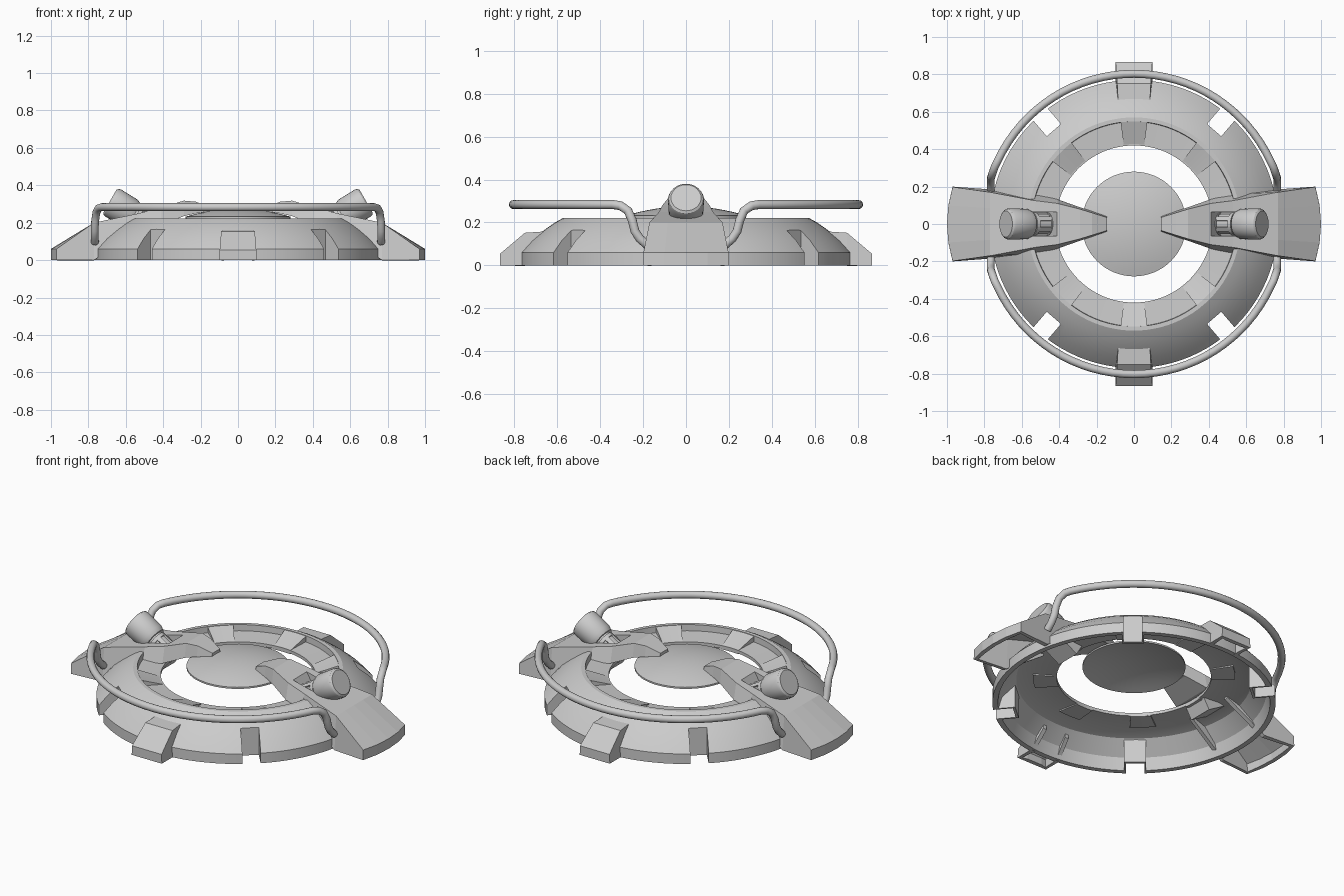
import bpy, bmesh, math
from mathutils import Matrix, Vector

cube = bpy.data.objects.get("Cube")
if cube:
    bpy.data.objects.remove(cube, do_unlink=True)

grey = bpy.data.materials.new("light_grey")
grey.use_nodes = True
grey.diffuse_color = (0.6, 0.6, 0.6, 1)
grey.node_tree.nodes["Principled BSDF"].inputs["Base Color"].default_value = (0.6, 0.6, 0.6, 1)


def activate(ob):
    for o in bpy.context.selected_objects:
        o.select_set(False)
    ob.select_set(True)
    bpy.context.view_layer.objects.active = ob


def smooth_by(ob, angle):
    activate(ob)
    bpy.ops.object.shade_smooth_by_angle(angle=math.radians(angle))


def finish(bm, name, matrix=None, smooth=None):
    bmesh.ops.remove_doubles(bm, verts=bm.verts, dist=0.0005)
    bmesh.ops.recalc_face_normals(bm, faces=bm.faces)
    if matrix:
        bm.transform(matrix)
    me = bpy.data.meshes.new(name)
    bm.to_mesh(me)
    bm.free()
    me.materials.append(grey)
    ob = bpy.data.objects.new(name, me)
    bpy.context.collection.objects.link(ob)
    if smooth:
        smooth_by(ob, smooth)
    return ob


def cut(targets, cutter):
    """Subtract the cutter from every target, then remove it."""
    cutter.hide_render = True
    for ob in targets:
        mod = ob.modifiers.new("cut", 'BOOLEAN')
        mod.operation = 'DIFFERENCE'
        mod.solver = 'EXACT'
        mod.object = cutter
        activate(ob)
        bpy.ops.object.modifier_apply(modifier=mod.name)
    bpy.data.objects.remove(cutter, do_unlink=True)


def loft(sections, closed=True, caps=False):
    """Bridge equal-length rows of points."""
    bm = bmesh.new()
    rows = [[bm.verts.new(p) for p in s] for s in sections]
    n = len(rows[0])
    for a, b in zip(rows, rows[1:]):
        for i in range(n if closed else n - 1):
            j = (i + 1) % n
            bm.faces.new((a[i], a[j], b[j], b[i]))
    if caps:
        bm.faces.new(rows[0])
        bm.faces.new(rows[-1])
    return bm


def revolve(profile, a0=0, a1=math.tau, steps=96):
    """Sweep a closed r, z outline around the vertical axis."""
    rows = []
    for k in range(steps + 1):
        a = a0 + (a1 - a0) * k / steps
        rows.append([(r * math.cos(a), r * math.sin(a), z) for r, z in profile])
    return loft(rows, caps=a1 - a0 < 6)


def hood(name, stations, angle, bow=0):
    """Hollow sloping cover; stations are x, half width low, z low, half width top, z top."""
    rows = []
    for k, (x, wb, zb, wt, zt) in enumerate(stations):
        b = bow if k < 2 else 0
        top = [(x - b * t * t, wt * t, zt) for t in (-1, -0.5, 0, 0.5, 1)]
        rows.append([(x - b, -wb, zb)] + top + [(x - b, wb, zb)])
    ob = finish(loft(rows, closed=False), name, Matrix.Rotation(angle, 4, 'Z'))
    mod = ob.modifiers.new("thickness", 'SOLIDIFY')
    mod.thickness = 0.025
    mod.offset = -1
    activate(ob)
    bpy.ops.object.modifier_apply(modifier=mod.name)
    return ob


def box(name, size, matrix):
    bm = bmesh.new()
    bmesh.ops.create_cube(bm, size=1, matrix=Matrix.Diagonal((*size, 1)))
    return finish(bm, name, matrix)


# Domed main ring with a flat recessed ledge around the opening
ring = finish(revolve([(0.77, 0), (0.77, 0.06), (0.72, 0.115), (0.66, 0.165), (0.61, 0.2),
                       (0.57, 0.222), (0.548, 0.222), (0.546, 0.186), (0.42, 0.178),
                       (0.42, 0.16), (0.55, 0.168), (0.64, 0.145), (0.72, 0.07), (0.74, 0)]),
              "main_ring")

# Ramped pads on the ledge
for i in range(8):
    a = i * math.pi / 4
    finish(revolve([(0.55, 0.22), (0.42, 0.176), (0.42, 0.155), (0.55, 0.16)],
                   a - 0.13, a + 0.13, 6), "ledge_pad")

# Diagonal notches with walled housings
for a in (49.5, 130.5, 229.5, 310.5):
    turn = Matrix.Rotation(math.radians(a), 4, 'Z')
    outline = [(0.645, 0), (0.755, 0), (0.755, 0.06), (0.645, 0.16)]
    rows = [[(r, y, z) for r, z in outline] for y in (-0.06, 0.06)]
    housing = finish(loft(rows, caps=True), "notch_housing", turn)
    cutter = box("notch_cutter", (0.2, 0.1, 0.5), turn @ Matrix.Translation((0.76, 0, 0.1)))
    cut((ring, housing), cutter)
smooth_by(ring, 25)

# Front and back lugs
for name, a in (("front_lug", -math.pi / 2), ("back_lug", math.pi / 2)):
    hood(name, [(0.865, 0.1, 0, 0.1, 0), (0.865, 0.1, 0, 0.098, 0.055),
                (0.75, 0.1, 0, 0.09, 0.152), (0.66, 0.09, 0.1, 0.085, 0.158)], a)

# Shallow central dome
arc = [(0.28 * k / 8, 0.275 - 0.043 * (k / 8) ** 2) for k in range(9)]
under = [(r, z - 0.01) for r, z in reversed(arc)]
finish(revolve(arc + under, steps=64), "centre_dome", smooth=30)

# Canister axis: local z points outward and up, local y upward
tilt = (Matrix.Translation((0.685, 0, 0.315))
        @ Vector((0.866, 0, 0.5)).to_track_quat('Z', 'Y').to_matrix().to_4x4())


def canister(m):
    finish(revolve([(0, 0), (0.07, 0), (0.08, -0.008), (0.084, -0.02), (0.081, -0.125),
                    (0.07, -0.15), (0, -0.15)], steps=32), "canister_cap", m, 25)
    finish(revolve([(0, -0.14), (0.054, -0.14), (0.054, -0.28), (0, -0.28)], steps=32),
           "canister_neck", m, 25)
    for lo, hi in ((-0.18, -0.16), (-0.27, -0.25)):
        finish(revolve([(0.05, lo), (0.062, lo), (0.062, hi), (0.05, hi)], steps=32),
               "neck_band", m, 25)
    for k in range(6):
        spin = Matrix.Rotation(k * math.pi / 3, 4, 'Z')
        box("neck_rib", (0.012, 0.025, 0.1), m @ spin @ Matrix.Translation((0.055, 0, -0.21)))
    # Socket hanging under the arm
    box("canister_socket", (0.15, 0.08, 0.16), m @ Matrix.Translation((0, -0.04, -0.215)))


# Side arms reaching over the centre, with a slot for the canister
for side, a in (("left", 0), ("right", math.pi)):
    turn = Matrix.Rotation(a, 4, 'Z')
    base = hood(side + "_arm_base",
                [(1, 0.2, 0, 0.2, 0), (1, 0.2, 0, 0.198, 0.06),
                 (0.77, 0.185, 0, 0.17, 0.2), (0.53, 0.16, 0.16, 0.125, 0.25)], a, 0.03)
    rows = []
    for x, wb, zb, wt, zt in ((0.53, 0.16, 0.17, 0.125, 0.25), (0.41, 0.132, 0.185, 0.11, 0.28),
                              (0.29, 0.09, 0.235, 0.08, 0.318), (0.225, 0.068, 0.25, 0.06, 0.312),
                              (0.145, 0.04, 0.262, 0.035, 0.28)):
        rows.append([(x, -wb, zb), (x, -wt, zt), (x, wt, zt), (x, wb, zb)])
    tip = finish(loft(rows, caps=True), side + "_arm_tip", turn)
    cutter = box("slot_cutter", (0.13, 0.25, 0.12),
                 turn @ tilt @ Matrix.Translation((0, 0.1, -0.195)))
    cut((base, tip), cutter)
    canister(turn @ tilt)

# Curved tube rails, front and back, with feet bending down into the ring
for name, s in (("front_rail", -1), ("back_rail", 1)):
    foot = [(0.765, 0.18, 0.095), (0.766, 0.215, 0.125), (0.766, 0.238, 0.16),
            (0.764, 0.25, 0.21), (0.757, 0.27, 0.255), (0.745, 0.305, 0.278)]
    a0 = math.atan2(0.34, 0.735)
    bend = []
    for k in range(33):
        t = a0 + (math.pi - 2 * a0) * k / 32
        bend.append((0.803 * math.cos(t), 0.803 * math.sin(t), 0.283))
    path = foot + bend + [(-x, y, z) for x, y, z in reversed(foot)]
    path = [Vector((x, y * s, z)) for x, y, z in path]
    rows = []
    for i, p in enumerate(path):
        d = (path[min(i + 1, len(path) - 1)] - path[max(i - 1, 0)]).normalized()
        flat = Vector((p.x, p.y, 0))
        u = (flat - d * flat.dot(d)).normalized()
        v = d.cross(u)
        rows.append([p + 0.021 * (u * math.cos(q * math.pi / 6) + v * math.sin(q * math.pi / 6))
                     for q in range(12)])
    finish(loft(rows, caps=True), name, smooth=40)
